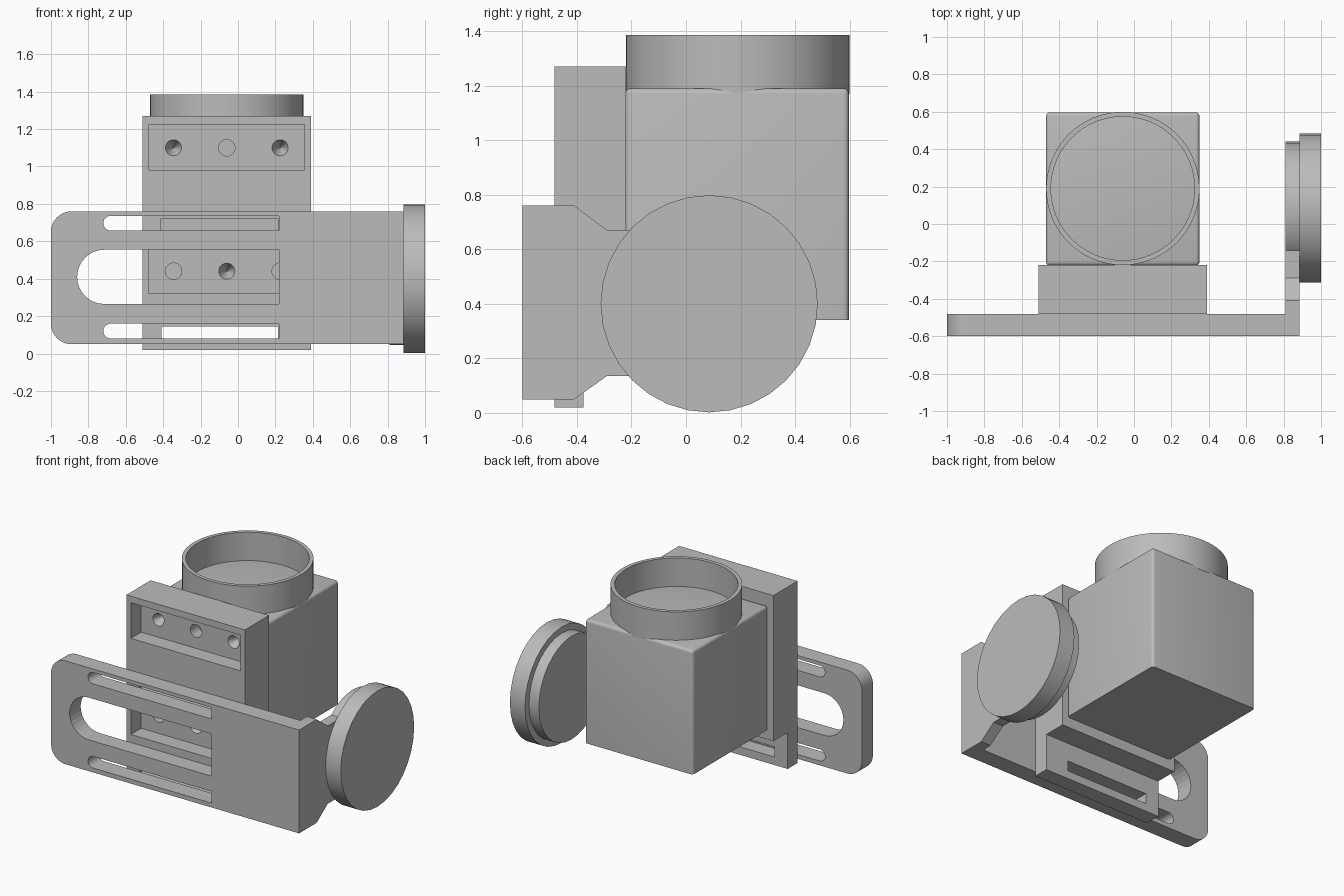
import bpy, bmesh, math
from mathutils import Vector

old = bpy.data.objects.get("Cube")
if old:
    bpy.data.objects.remove(old, do_unlink=True)

grey = bpy.data.materials.new("matte grey")
grey.use_nodes = True
COLOR = (0.5, 0.5, 0.5, 1)
grey.diffuse_color = COLOR
grey.node_tree.nodes["Principled BSDF"].inputs["Base Color"].default_value = COLOR


def place(axis, u, v, w):
    """Put profile point (u, v) at height w along the given axis."""
    return Vector({"x": (w, u, v), "y": (u, w, v), "z": (u, v, w)}[axis])


def finish(name, bm):
    bmesh.ops.recalc_face_normals(bm, faces=bm.faces)
    mesh = bpy.data.meshes.new(name)
    bm.to_mesh(mesh)
    bm.free()
    mesh.materials.append(grey)
    obj = bpy.data.objects.new(name, mesh)
    bpy.context.collection.objects.link(obj)
    return obj


def prism(name, points, axis, lo, hi, top_scale=None):
    """Extrude a flat outline along an axis; top_scale 0 makes a cone."""
    bm = bmesh.new()
    bottom = [bm.verts.new(place(axis, u, v, lo)) for u, v in points]
    bm.faces.new(bottom)
    n = len(points)
    if top_scale == 0:
        cu, cv = (sum(p[i] for p in points) / n for i in (0, 1))
        tip = bm.verts.new(place(axis, cu, cv, hi))
        for i in range(n):
            bm.faces.new((bottom[i], bottom[(i + 1) % n], tip))
    else:
        top = [bm.verts.new(place(axis, u, v, hi)) for u, v in points]
        bm.faces.new(top)
        for i in range(n):
            j = (i + 1) % n
            bm.faces.new((bottom[i], bottom[j], top[j], top[i]))
    return finish(name, bm)


def arc(cu, cv, r, start, end, steps):
    angles = [math.radians(start + (end - start) * i / steps) for i in range(steps + 1)]
    return [(cu + r * math.cos(a), cv + r * math.sin(a)) for a in angles]


def circle(cu, cv, r, sides):
    return arc(cu, cv, r, 0, 360, sides)[:-1]


def rect(u0, u1, v0, v1):
    return [(u0, v0), (u1, v0), (u1, v1), (u0, v1)]


def slot(u0, u1, v0, v1):
    """Slot outline with a round left end."""
    r = (v1 - v0) / 2
    return [(u1, v0), (u1, v1)] + arc(u0 + r, v0 + r, r, 90, 270, 16)


def cut(obj, cutters):
    for c in cutters:
        mod = obj.modifiers.new("cut", "BOOLEAN")
        mod.operation = "DIFFERENCE"
        mod.solver = "EXACT"
        mod.object = c
        graph = bpy.context.evaluated_depsgraph_get()
        mesh = bpy.data.meshes.new_from_object(obj.evaluated_get(graph))
        obj.modifiers.clear()
        obj.data = mesh
        bpy.data.objects.remove(c, do_unlink=True)


def smooth(obj):
    bpy.ops.object.select_all(action="DESELECT")
    obj.select_set(True)
    bpy.context.view_layer.objects.active = obj
    bpy.ops.object.shade_smooth_by_angle(angle=math.radians(35))


# Housing: box with rounded upright and top edges
housing = prism("housing", rect(-0.47, 0.35, -0.222, 0.597), "z", 0.34, 1.19)
bm = bmesh.new()
bm.from_mesh(housing.data)
edges = [e for e in bm.edges if max(v.co.z for v in e.verts) > 1]
bmesh.ops.bevel(bm, geom=edges, offset=0.02, segments=4, profile=0.5, affect="EDGES")
bm.to_mesh(housing.data)
bm.free()
smooth(housing)

# Open collar on top of the housing
collar = prism("collar", circle(-0.06, 0.19, 0.41, 64), "z", 1.17, 1.385)
cut(collar, [prism("bore", circle(-0.06, 0.19, 0.384, 64), "z", 1.1, 1.5)])
smooth(collar)

# Mounting block with a thin lower lip
FRONT = -0.482
block = prism("mounting_block",
              [(FRONT, 0.02), (-0.375, 0.02), (-0.375, 0.27),
               (-0.22, 0.27), (-0.22, 1.27), (FRONT, 1.27)], "x", -0.51, 0.39)
FLOOR = -0.37
cutters = [prism("lip_slot", rect(-0.41, 0.215, 0.075, 0.145), "y", -0.7, -0.3),
           prism("groove", rect(-0.415, 0.215, 0.65, 0.72), "y", -0.7, FLOOR)]
# Pockets, each with three drilled holes
for base in (0.32, 0.98):
    cutters.append(prism("pocket", rect(-0.477, 0.355, base, base + 0.245), "y", -0.7, FLOOR))
    for x in (-0.345, -0.06, 0.225):
        pointed = (x == -0.06) == (base < 0.5)
        cutters.append(prism("hole", circle(x, base + 0.12, 0.044, 24), "y",
                             FLOOR - 0.002, FLOOR + 0.09, 0 if pointed else None))
cut(block, cutters)

# Slotted front plate with rounded left corners
outline = ([(0.885, 0.05), (0.885, 0.76)]
           + arc(-0.89, 0.65, 0.11, 90, 180, 10) + arc(-0.89, 0.16, 0.11, 180, 270, 10))
plate = prism("slotted_plate", outline, "y", -0.6, -0.48)
cut(plate, [prism("slot", slot(*s), "y", -0.7, -0.4) for s in
            ((-0.86, 0.22, 0.265, 0.555), (-0.72, 0.22, 0.658, 0.736), (-0.72, 0.22, 0.08, 0.16))])

# Side arm that narrows toward the knob
prism("side_arm", [(-0.6, 0.05), (-0.41, 0.05), (-0.29, 0.135), (0, 0.135),
                   (0, 0.67), (-0.29, 0.67), (-0.41, 0.76), (-0.6, 0.76)], "x", 0.81, 0.885)

# Knob: stepped pair of discs
for name, r, lo, hi in (("knob_hub", 0.355, 0.81, 0.89), ("knob_disc", 0.398, 0.885, 1.0)):
    smooth(prism(name, circle(0.085, 0.4, r, 32), "x", lo, hi))
